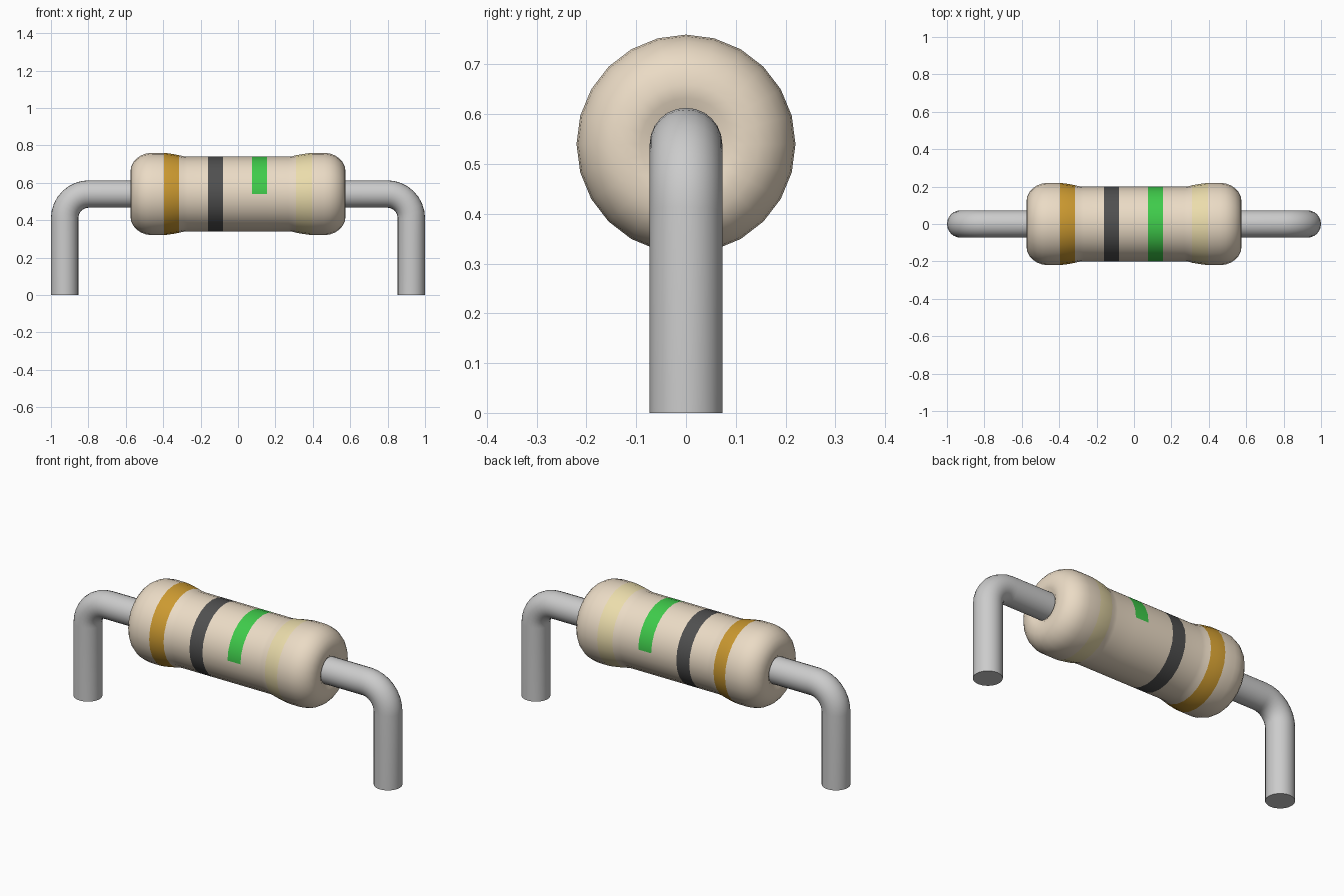
import bpy, bmesh
from math import sin, cos, pi, radians

if "Cube" in bpy.data.objects:
    bpy.data.objects.remove(bpy.data.objects["Cube"])

AXIS_Z = 0.54
SIDES = 24


def material(name, color):
    m = bpy.data.materials.new(name)
    m.diffuse_color = (*color, 1)
    m.use_nodes = True
    m.node_tree.nodes["Principled BSDF"].inputs["Base Color"].default_value = m.diffuse_color
    return m


def smooth(ob):
    bpy.ops.object.select_all(action='DESELECT')
    ob.select_set(True)
    bpy.context.view_layer.objects.active = ob
    bpy.ops.object.shade_smooth_by_angle(angle=radians(35))


# colour bands: x start, x end, material slot
mats = [material("ceramic_tan", (0.83, 0.71, 0.56)),
        material("band_brown", (0.60, 0.32, 0.03)),
        material("band_black", (0.08, 0.08, 0.08)),
        material("band_green", (0.05, 0.60, 0.07)),
        material("band_gold", (0.83, 0.72, 0.41))]
bands = [(-0.395, -0.315, 1), (-0.16, -0.08, 2), (0.075, 0.155, 3), (0.31, 0.395, 4)]

# half profile (x, radius) from waist to rounded end, mirrored for the other end
half = [(0.27, 0.20), (0.29, 0.2015), (0.315, 0.207), (0.35, 0.214), (0.395, 0.22), (0.46, 0.22)]
half += [(0.46 + 0.115 * sin(a), 0.12 + 0.10 * cos(a))
         for a in (pi / 2 * i / 6 for i in range(1, 7))]
half += [(0.575, 0.092), (0.56, 0.07)]
profile = [(-x, r) for x, r in reversed(half)]
profile += [(-0.16, 0.20), (-0.08, 0.20), (0.075, 0.20), (0.155, 0.20)] + half
# exact ring positions at the outer bands' inner edges
profile = [(-0.315 if abs(x + 0.315) < 0.001 else (0.31 if abs(x - 0.315) < 0.001 else x), r)
           for x, r in profile]

# body: lathe around x
bm = bmesh.new()
rings = [[bm.verts.new((x, r * cos(2 * pi * k / SIDES), AXIS_Z + r * sin(2 * pi * k / SIDES)))
          for k in range(SIDES)] for x, r in profile]
for i in range(len(rings) - 1):
    mid = (profile[i][0] + profile[i + 1][0]) / 2
    slot = next((s for a, b, s in bands if a < mid < b), 0)
    for k in range(SIDES):
        n = (k + 1) % SIDES
        f = bm.faces.new((rings[i][k], rings[i][n], rings[i + 1][n], rings[i + 1][k]))
        # the green band only covers the upper half
        f.material_index = 0 if slot == 3 and k >= SIDES // 2 else slot
bm.faces.new(rings[0])
bm.faces.new(rings[-1])
bmesh.ops.recalc_face_normals(bm, faces=bm.faces)
me = bpy.data.meshes.new("resistor_body")
bm.to_mesh(me)
bm.free()
for m in mats:
    me.materials.append(m)
body = bpy.data.objects.new("resistor_body", me)
bpy.context.collection.objects.link(body)
smooth(body)

# bent wire leads
BEND, LEAD_X, LEAD_R = 0.13, 0.927, 0.073
path = [(LEAD_X, 0)]
path += [(LEAD_X - BEND + BEND * cos(a), AXIS_Z - BEND + BEND * sin(a))
         for a in (pi / 2 * i / 8 for i in range(9))]
path += [(0.54, AXIS_Z)]
for name, side in (("left_lead", -1), ("right_lead", 1)):
    cu = bpy.data.curves.new(name, 'CURVE')
    cu.dimensions = '3D'
    cu.bevel_depth = LEAD_R
    cu.bevel_resolution = 10
    cu.use_fill_caps = True
    sp = cu.splines.new('POLY')
    sp.points.add(len(path) - 1)
    for p, (x, z) in zip(sp.points, path):
        p.co = (side * x, 0, z, 1)
    lead = bpy.data.objects.new(name, cu)
    bpy.context.collection.objects.link(lead)
    bpy.ops.object.select_all(action='DESELECT')
    lead.select_set(True)
    bpy.context.view_layer.objects.active = lead
    bpy.ops.object.convert(target='MESH')
    smooth(bpy.context.view_layer.objects.active)
